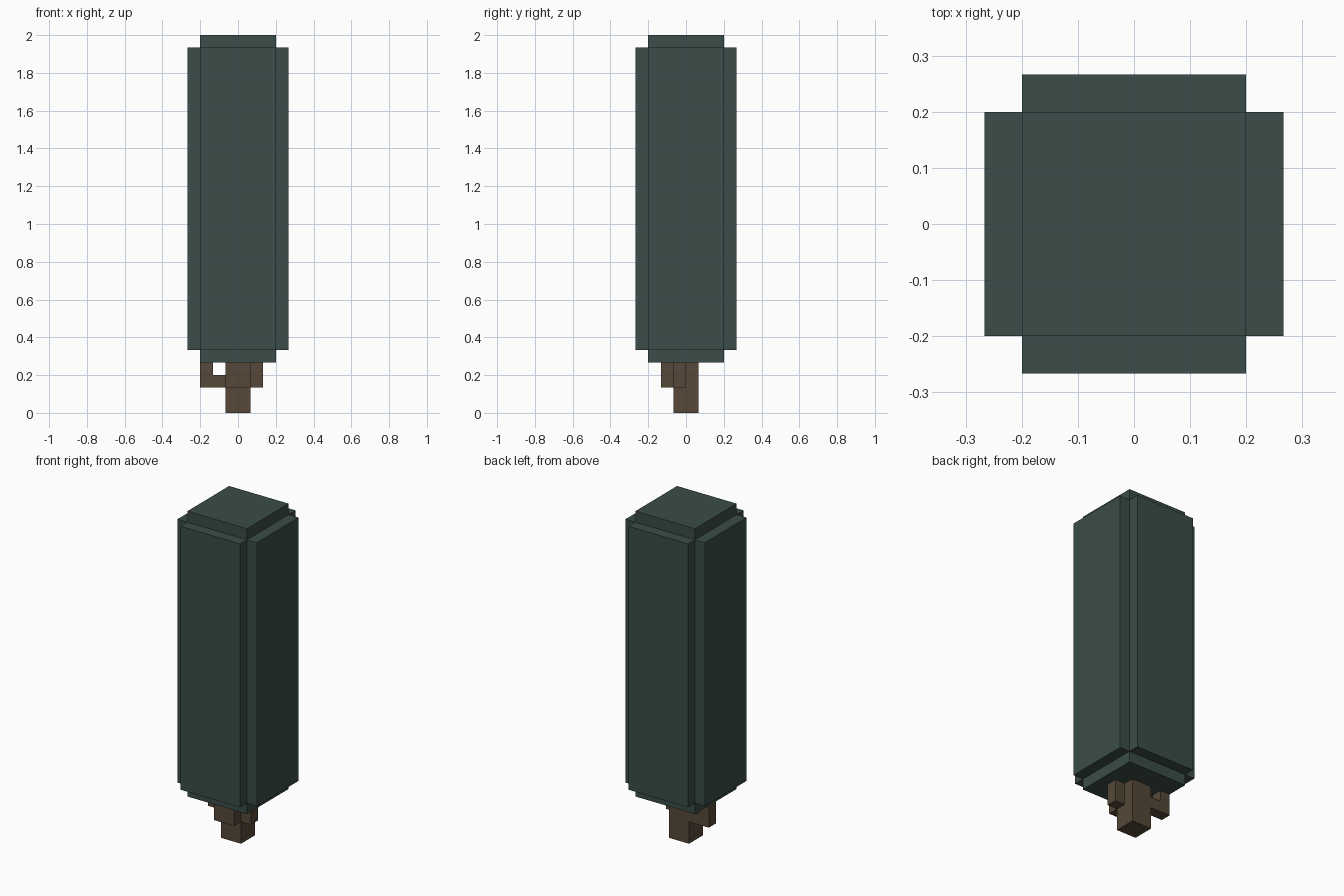
import bpy
import bmesh

cube = bpy.data.objects.get("Cube")
if cube:
    bpy.data.objects.remove(cube, do_unlink=True)

U = 1 / 15  # size of one grid block


def material(name, rgb):
    mat = bpy.data.materials.new(name)
    mat.use_nodes = True
    color = (*rgb, 1)
    mat.diffuse_color = color
    mat.node_tree.nodes["Principled BSDF"].inputs["Base Color"].default_value = color
    return mat


def box(name, low, high, mat):
    """Flat-shaded box between two corners given in grid blocks."""
    size = [(h - l) * U for l, h in zip(low, high)]
    bm = bmesh.new()
    bmesh.ops.create_cube(bm, size=1)
    bmesh.ops.scale(bm, vec=size, verts=bm.verts)
    mesh = bpy.data.meshes.new(name)
    bm.to_mesh(mesh)
    bm.free()
    mesh.materials.append(mat)
    obj = bpy.data.objects.new(name, mesh)
    obj.location = [(l + h) / 2 * U for l, h in zip(low, high)]
    bpy.context.collection.objects.link(obj)
    return obj


leaf = material("dark spruce green", (0.043, 0.074, 0.065))
bark = material("bark brown", (0.093, 0.066, 0.040))

# Foliage: tall core with a raised slab on each side
box("foliage_core", (-3, -3, 4), (3, 3, 30), leaf)
box("foliage_left", (3, -3, 5), (4, 3, 29), leaf)
box("foliage_right", (-4, -3, 5), (-3, 3, 29), leaf)
box("foliage_front", (-3, -4, 5), (3, -3, 29), leaf)
box("foliage_back", (-3, 3, 5), (3, 4, 29), leaf)

# Trunk and the stubs against it
box("trunk", (-1, -1, 0), (1, 1, 4), bark)
box("front_stub", (-1, -2, 2), (1, -1, 4), bark)
box("left_stub", (1, -1, 2), (2, 0, 4), bark)

# Bent branch on the right side
box("branch_arm", (-3, 0, 2), (-1, 1, 3), bark)
box("branch_upright", (-3, 0, 3), (-2, 1, 4), bark)
